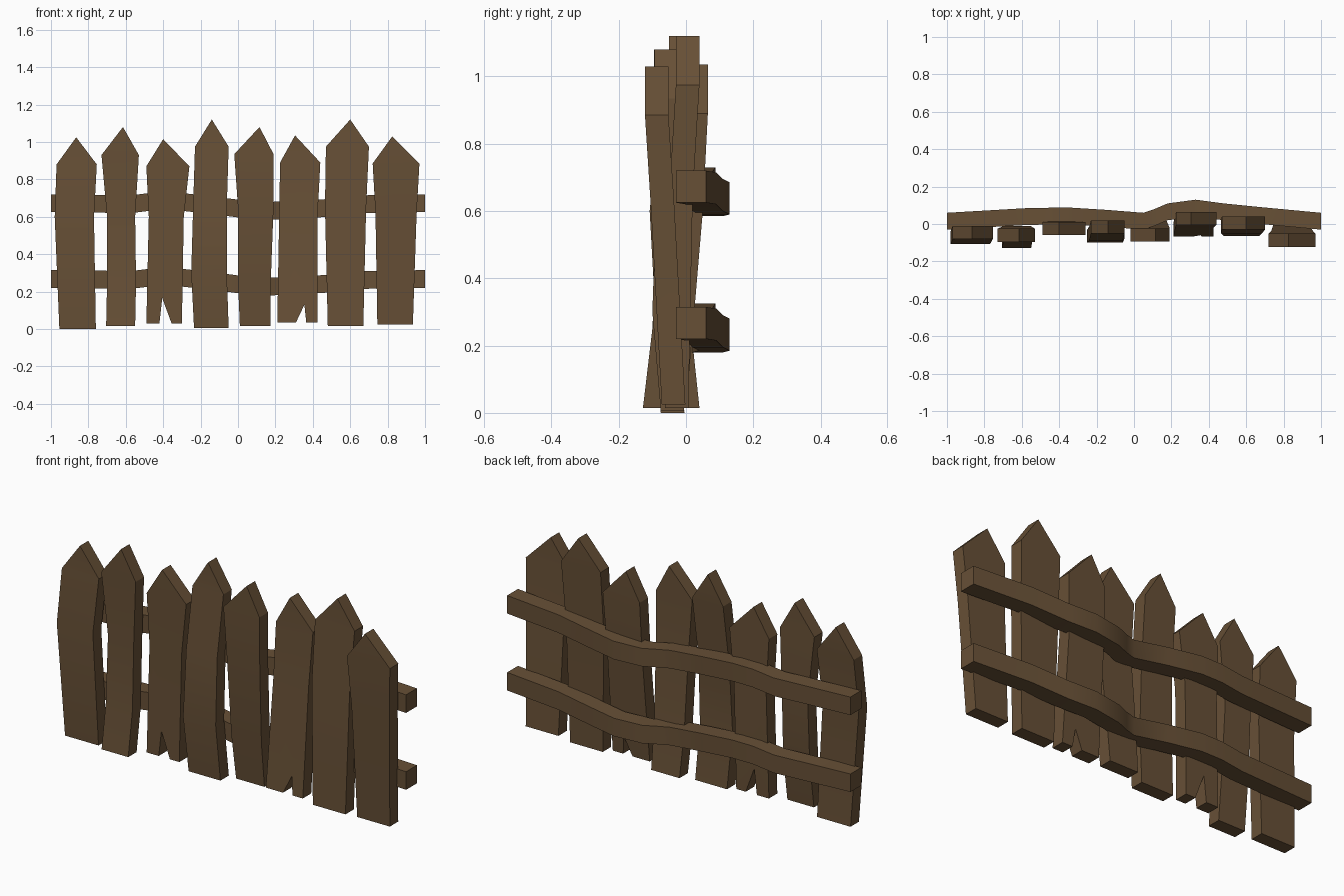
import bpy
import bmesh
from math import radians

cube = bpy.data.objects.get("Cube")
if cube:
    bpy.data.objects.remove(cube, do_unlink=True)

wood = bpy.data.materials.new("weathered brown wood")
wood.use_nodes = True
wood_colour = (0.136, 0.08, 0.037, 1.0)
wood.diffuse_color = wood_colour
shader = wood.node_tree.nodes["Principled BSDF"]
shader.inputs["Base Color"].default_value = wood_colour
shader.inputs["Roughness"].default_value = 0.9

BOARD_DEPTH = 0.07
RAIL_DEPTH = 0.09
RAIL_HEIGHT = 0.095


def finish(bm, name, smooth_angle):
    """Turn a bmesh into a named wooden object."""
    bmesh.ops.recalc_face_normals(bm, faces=bm.faces[:])
    mesh = bpy.data.meshes.new(name)
    bm.to_mesh(mesh)
    bm.free()
    mesh.materials.append(wood)
    obj = bpy.data.objects.new(name, mesh)
    bpy.context.collection.objects.link(obj)
    bpy.ops.object.select_all(action="DESELECT")
    obj.select_set(True)
    bpy.context.view_layer.objects.active = obj
    bpy.ops.object.shade_smooth_by_angle(angle=radians(smooth_angle))
    return obj


def picket(number, apex, rows, split=None):
    """Pointed board. Rows run top to bottom as (left x, right x, left z, front y).
    split is an optional broken notch: bottom x, tip x, tip z, bottom x."""
    bm = bmesh.new()
    pairs = [(bm.verts.new((xa, y, z)), bm.verts.new((xb, y, z)))
             for xa, xb, z, y in rows]
    tip = bm.verts.new((apex[0], rows[0][3], apex[1]))
    bm.faces.new((pairs[0][0], pairs[0][1], tip))
    for upper, lower in zip(pairs, pairs[1:]):
        loop = [upper[1], upper[0], lower[0]]
        if split and lower is pairs[-1]:
            xa, xt, zt, xb = split
            z_low, y_low = rows[-1][2:]
            z_up, y_up = rows[-2][2:]
            y_tip = y_low + (y_up - y_low) * (zt - z_low) / (z_up - z_low)
            for co in ((xa, y_low, z_low), (xt, y_tip, zt), (xb, y_low, z_low)):
                loop.append(bm.verts.new(co))
        bm.faces.new(loop + [lower[1]])
    # Thicken the bent front sheet into a solid board
    grown = bmesh.ops.extrude_face_region(bm, geom=bm.faces[:], use_keep_orig=True)
    back = [g for g in grown["geom"] if isinstance(g, bmesh.types.BMVert)]
    bmesh.ops.translate(bm, verts=back, vec=(0, BOARD_DEPTH, 0))
    finish(bm, f"picket_{number}", 20)


def rail(name, drop):
    """Warped square beam behind the pickets: (x, back y, top z)."""
    path = [(-1, .06, .72), (-.57, .085, .715), (-.45, .087, .73),
            (-.33, .087, .73), (-.14, .075, .71), (.05, .06, .685),
            (.11, .08, .682), (.18, .11, .68), (.33, .13, .685),
            (.48, .11, .695), (.68, .09, .715), (1, .06, .72)]
    bm = bmesh.new()
    rings = []
    for x, y, z in path:
        z -= drop
        corners = ((y, z), (y, z - RAIL_HEIGHT),
                   (y - RAIL_DEPTH, z - RAIL_HEIGHT), (y - RAIL_DEPTH, z))
        rings.append([bm.verts.new((x, *c)) for c in corners])
    for a, b in zip(rings, rings[1:]):
        for i in range(4):
            j = (i + 1) % 4
            bm.faces.new((a[i], a[j], b[j], b[i]))
    bm.faces.new(rings[0])
    bm.faces.new(rings[-1][::-1])
    finish(bm, name, 30)


# Pickets from the fence's right end to its left end
picket(1, (-.865, 1.025),
       [(-.97, -.755, .88, -.08), (-.98, -.77, .6, -.108), (-.955, -.76, 0, -.075)])
picket(2, (-.615, 1.08),
       [(-.73, -.53, .93, -.095), (-.70, -.55, .6, -.082),
        (-.70, -.545, .25, -.1), (-.705, -.55, .015, -.128)])
picket(3, (-.4, 1.015),
       [(-.49, -.26, .87, -.06), (-.477, -.29, .6, -.055), (-.49, -.3, .03, -.06)],
       (-.42, -.405, .165, -.355))
picket(4, (-.14, 1.12),
       [(-.23, -.05, .975, -.05), (-.24, -.06, .65, -.088),
        (-.25, -.06, .3, -.1), (-.235, -.05, .005, -.075)])
picket(5, (.115, 1.08),
       [(-.02, .19, .935, -.093), (0, .19, .65, -.09),
        (0, .175, .25, -.055), (.01, .175, .015, -.03)])
picket(6, (.305, 1.035),
       [(.225, .44, .89, -.005), (.22, .425, .6, -.02), (.21, .425, .035, -.068)],
       (.31, .355, .13, .365))
picket(7, (.6, 1.12),
       [(.47, .7, .975, -.03), (.465, .685, .65, -.05), (.48, .67, .015, -.063)])
picket(8, (.825, 1.03),
       [(.72, .97, .885, -.122), (.735, .955, .62, -.105), (.745, .935, .025, -.072)])

# Two matching cross beams
rail("upper_rail", 0)
rail("lower_rail", .405)
